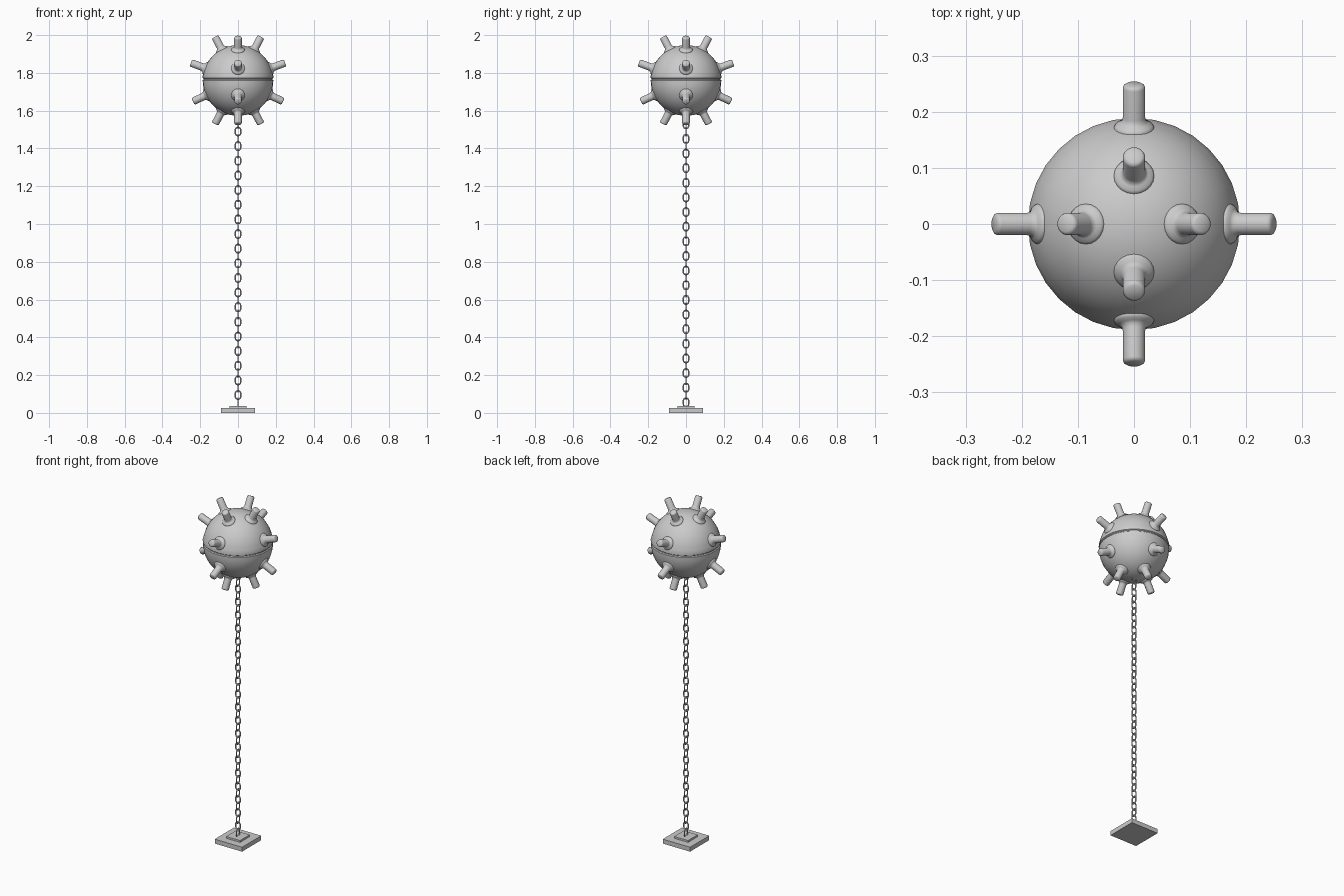
import bpy, bmesh
from math import sin, cos, pi, radians
from mathutils import Matrix, Vector

if "Cube" in bpy.data.objects:
    bpy.data.objects.remove(bpy.data.objects["Cube"])

CZ = 1.76   # ball centre height
R = 0.187   # ball radius


def finish(name, bm, angle=None):
    bmesh.ops.recalc_face_normals(bm, faces=bm.faces)
    me = bpy.data.meshes.new(name)
    bm.to_mesh(me)
    bm.free()
    ob = bpy.data.objects.new(name, me)
    bpy.context.collection.objects.link(ob)
    if angle:
        bpy.ops.object.select_all(action='DESELECT')
        ob.select_set(True)
        bpy.context.view_layer.objects.active = ob
        bpy.ops.object.shade_smooth_by_angle(angle=radians(angle))
    return ob


def lathe(profile, steps):
    bm = bmesh.new()
    vs = [bm.verts.new((r, 0, z)) for r, z in profile]
    es = [bm.edges.new(p) for p in zip(vs, vs[1:])]
    bmesh.ops.spin(bm, geom=vs + es, cent=(0, 0, 0), axis=(0, 0, 1),
                   angle=2 * pi, steps=steps)
    bmesh.ops.remove_doubles(bm, verts=bm.verts, dist=1e-5)
    return bm


# ball with a seam around the middle
upper = [(R * cos(radians(a)), R * sin(radians(a))) for a in range(90, 6, -6)]
seam = [(0.189, 0.017), (0.188, 0.013), (0.182, 0.009), (0.182, 0.005), (0.187, 0.001)]
lower = [(R * cos(radians(a)), -R * sin(radians(a))) for a in range(6, 91, 6)]
ball = finish("ball", lathe(upper + seam + lower, 32), 40)
ball.location.z = CZ

# horns: four around at each of four elevations
for row, (elev, dist) in enumerate([(62.2, 0.261), (20.5, 0.266), (-25, 0.263), (-62.2, 0.261)]):
    prof = [(0, 0.165), (0.036, 0.165), (0.036, 0.184), (0.033, 0.189), (0.026, 0.192),
            (0.022, 0.196), (0.02, 0.203), (0.02, dist - 0.007), (0.0185, dist - 0.003),
            (0.014, dist), (0, dist)]
    for k in range(4):
        a, e = k * pi / 2, radians(elev)
        d = Vector((cos(e) * cos(a), cos(e) * sin(a), sin(e)))
        horn = finish(f"horn_{row}_{k}", lathe(prof, 20), 50)
        horn.matrix_world = Matrix.Translation((0, 0, CZ)) @ d.to_track_quat('Z', 'Y').to_matrix().to_4x4()

# one chain link: round wire swept along a stadium path
W, HALF, ARC = 0.0037, 0.0085, 0.0143
bm = bmesh.new()
rings = []
for i in range(16):
    t = (i if i < 8 else i - 8) * pi / 7 + (0 if i < 8 else pi)
    n = Vector((cos(t), 0, sin(t)))
    c = n * ARC + Vector((0, 0, HALF if i < 8 else -HALF))
    rings.append([bm.verts.new(c + n * W * cos(u * pi / 4) + Vector((0, W * sin(u * pi / 4), 0)))
                  for u in range(8)])
for i in range(16):
    p, q = rings[i], rings[(i + 1) % 16]
    for u in range(8):
        bm.faces.new((p[u], p[(u + 1) % 8], q[(u + 1) % 8], q[u]))
link = finish("chain_link_0", bm, 60)

# chain: alternating links
for k in range(40):
    ob = link if k == 0 else link.copy()
    if k:
        ob.name = f"chain_link_{k}"
        bpy.context.collection.objects.link(ob)
    ob.location.z = 0.056 + 0.03875 * k
    ob.rotation_euler.z = 0 if k % 2 else pi / 2

# stepped square anchor plate
for name, half, z0, z1 in [("anchor_plate", 0.089, 0, 0.026), ("anchor_step", 0.045, 0.02, 0.037)]:
    bm = bmesh.new()
    bmesh.ops.create_cube(bm, size=1, matrix=Matrix.Translation((0, 0, (z0 + z1) / 2))
                          @ Matrix.Diagonal((2 * half, 2 * half, z1 - z0, 1)))
    finish(name, bm)
